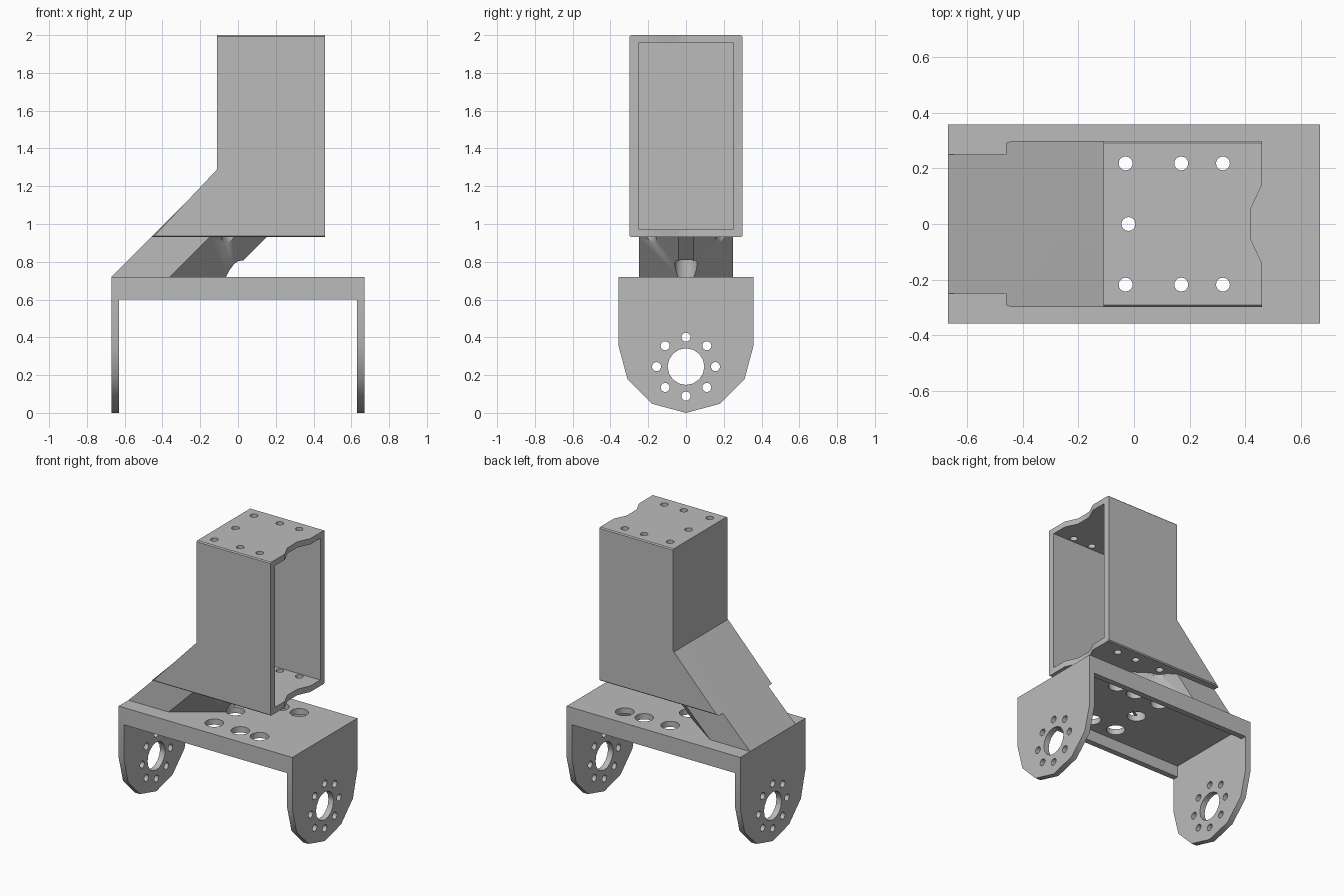
import bpy, bmesh, math
from mathutils import Vector

if "Cube" in bpy.data.objects:
    bpy.data.objects.remove(bpy.data.objects["Cube"], do_unlink=True)

grey = bpy.data.materials.new("plain grey")
grey.use_nodes = True
tone = (0.5, 0.5, 0.5, 1)
grey.diffuse_color = tone
grey.node_tree.nodes["Principled BSDF"].inputs["Base Color"].default_value = tone


def make_object(name, bm):
    bmesh.ops.recalc_face_normals(bm, faces=bm.faces)
    mesh = bpy.data.meshes.new(name)
    bm.to_mesh(mesh)
    bm.free()
    mesh.materials.append(grey)
    obj = bpy.data.objects.new(name, mesh)
    bpy.context.collection.objects.link(obj)
    return obj


def add_prism(bm, base, shift):
    """Close a polygon into a solid by sweeping it along shift."""
    start = [bm.verts.new(p) for p in base]
    end = [bm.verts.new(Vector(p) + Vector(shift)) for p in base]
    bm.faces.new(start)
    bm.faces.new(end[::-1])
    for i in range(len(base)):
        j = (i + 1) % len(base)
        bm.faces.new((start[i], start[j], end[j], end[i]))


def add_box(bm, x, y, z):
    add_prism(bm, [(x[0], y[0], z[0]), (x[1], y[0], z[0]),
                   (x[1], y[1], z[0]), (x[0], y[1], z[0])], (0, 0, z[1] - z[0]))


def circle(r, sides=16):
    return [(r * math.cos(math.tau * i / sides), r * math.sin(math.tau * i / sides))
            for i in range(sides)]


def add_bore(bm, x, y, r, z0, z1):
    add_prism(bm, [(x + a, y + b, z0) for a, b in circle(r)], (0, 0, z1 - z0))


def cut(target, bm):
    """Subtract a temporary solid from the target."""
    cutter = make_object("cutter", bm)
    cutter.hide_render = True
    mod = target.modifiers.new("cut", 'BOOLEAN')
    mod.operation = 'DIFFERENCE'
    mod.solver = 'EXACT'
    mod.object = cutter
    bpy.context.view_layer.objects.active = target
    bpy.ops.object.modifier_apply(modifier=mod.name)
    bpy.data.objects.remove(cutter, do_unlink=True)


side_holes = [(x, y) for x in (-0.03, 0.17, 0.32) for y in (-0.218, 0.218)]
centre_hole = (-0.02, 0)
holes = side_holes + [centre_hole]

# Bracket: rounded cheek outline swept along x, then hollowed into a channel
R, HALF = 0.358, 0.67
arc = [(R * math.cos(a), R + R * math.sin(a))
       for a in (math.radians(180 + 30 * i) for i in range(7))]
outline = [(R, 0.72), (-R, 0.72)] + arc
bm = bmesh.new()
add_prism(bm, [(-HALF, y, z) for y, z in outline], (2 * HALF, 0, 0))
bracket = make_object("bracket", bm)
for width, z in ((0.5, (-0.1, 0.6)), (0.318, (0.5, 0.68))):
    bm = bmesh.new()
    add_box(bm, (-0.63, 0.63), (-width, width), z)
    cut(bracket, bm)

# Bracket holes: wide screw access in the plate, hub pattern in both cheeks
bm = bmesh.new()
for x, y in holes:
    add_bore(bm, x, y, 0.06, 0.65, 0.75)
cut(bracket, bm)
bm = bmesh.new()
hub = [(0, 0, 0.097)]
hub += [(*p, 0.024) for p in circle(0.156, 8)]
for cy, cz, r in hub:
    add_prism(bm, [(-0.8, cy + a, 0.245 + cz + b) for a, b in circle(r)], (1.6, 0, 0))
cut(bracket, bm)

# Slanted arm with a tapered nose
half_plan = [(-HALF, -0.25), (-0.36, -0.25), (-0.06, -0.04)]
plan = half_plan + [(x, -y) for x, y in reversed(half_plan)]
bm = bmesh.new()
add_prism(bm, [(x, y, 0.72) for x, y in plan], (0.21, 0, 0.21))
arm = make_object("slanted_arm", bm)
bm = bmesh.new()
add_bore(bm, *centre_hole, 0.06, 0.6, 0.81)
for x, y in side_holes[:2]:
    add_bore(bm, x, y, 0.06, 0.6, 1.0)
cut(arm, bm)
bm = bmesh.new()
add_bore(bm, *centre_hole, 0.025, 0.6, 1.0)
cut(arm, bm)

# Housing: upright box with a sloped heel and softened long edges
profile = [(-0.46, 0.93), (0.46, 0.93), (0.46, 2.0), (-0.11, 2.0), (-0.11, 1.28)]
bm = bmesh.new()
add_prism(bm, [(x, -0.298, z) for x, z in profile], (0, 0.596, 0))
rim = [e for e in bm.edges
       if abs(e.verts[0].co.y - e.verts[1].co.y) < 0.01
       and not all(v.co.x > 0.45 for v in e.verts)
       and abs(e.verts[0].co.x - e.verts[1].co.x) > 0.01]
bmesh.ops.bevel(bm, geom=rim, offset=0.007, segments=1, affect='EDGES')
housing = make_object("housing", bm)

# Housing cavity, open on the +x side
bm = bmesh.new()
add_box(bm, (-0.065, 0.6), (-0.25, 0.25), (0.972, 1.96))
cut(housing, bm)

# Screw holes and lip notches through roof and floor
bm = bmesh.new()
for x, y in holes:
    add_bore(bm, x, y, 0.025, 0.8, 2.1)
notch = [(0.5, -0.22), (0.5, 0.22), (0.46, 0.14), (0.42, 0.055), (0.42, -0.055), (0.46, -0.14)]
add_prism(bm, [(x, y, 0.8) for x, y in notch], (0, 0, 1.3))
cut(housing, bm)

# Shading
bpy.ops.object.select_all(action='DESELECT')
for obj in (bracket, arm, housing):
    obj.select_set(True)
bpy.context.view_layer.objects.active = housing
bpy.ops.object.shade_smooth_by_angle(angle=math.radians(35))
